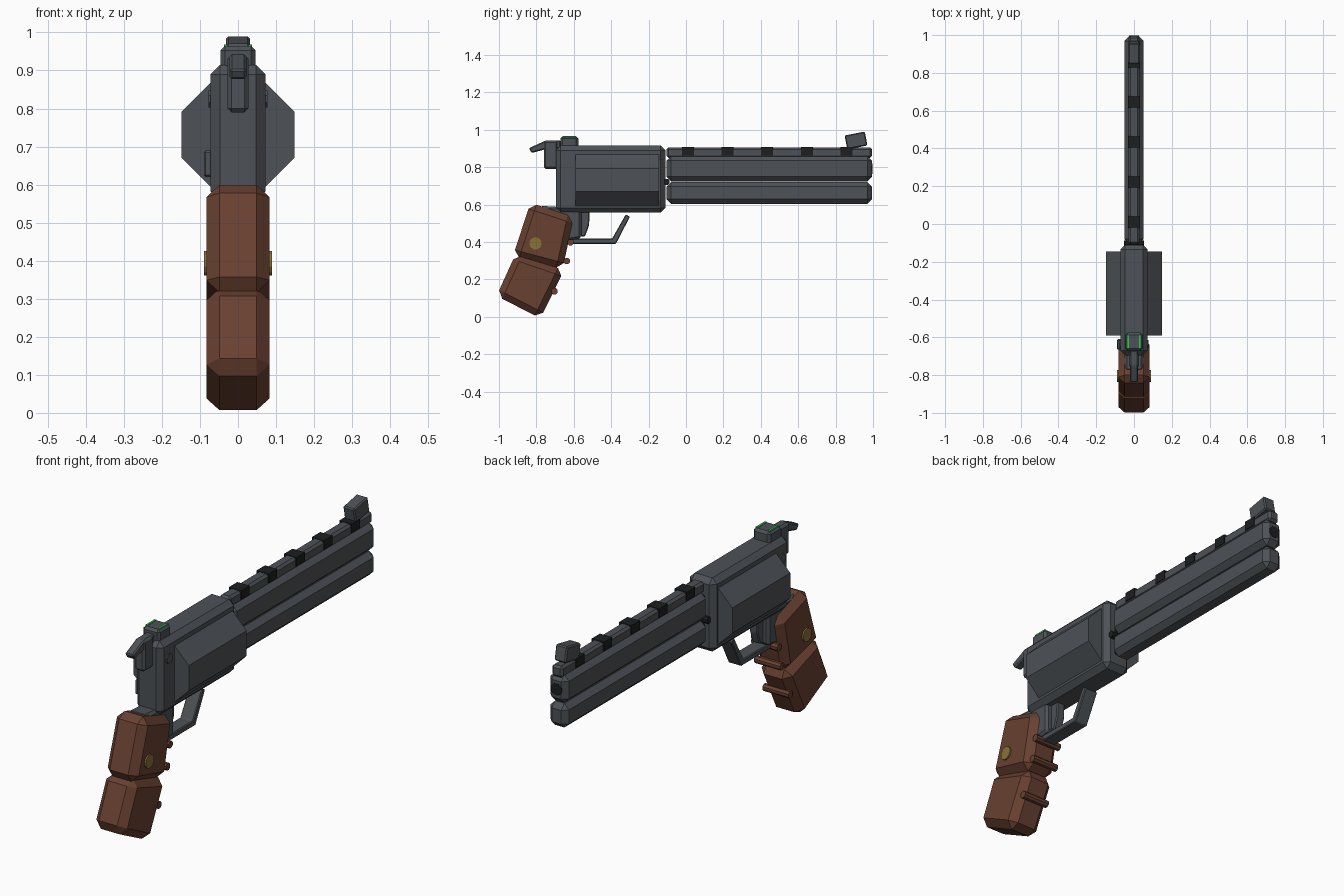
import bpy, bmesh, math
from mathutils import Matrix, Vector

cube = bpy.data.objects.get("Cube")
if cube:
    bpy.data.objects.remove(cube, do_unlink=True)


def material(name, rgb):
    m = bpy.data.materials.new(name)
    m.use_nodes = True
    m.diffuse_color = (*rgb, 1)
    bsdf = next(n for n in m.node_tree.nodes if n.type == 'BSDF_PRINCIPLED')
    bsdf.inputs["Base Color"].default_value = (*rgb, 1)
    return m


STEEL = material("gunmetal", (0.075, 0.085, 0.095))
DARK = material("near_black", (0.012, 0.013, 0.014))
WOOD = material("brown_wood", (0.14, 0.052, 0.03))
GOLD = material("brass", (0.25, 0.17, 0.04))
GREEN = material("sight_green", (0.04, 0.55, 0.1))


def finish(name, bm, mat, bevel=0):
    bmesh.ops.recalc_face_normals(bm, faces=bm.faces)
    mesh = bpy.data.meshes.new(name)
    bm.to_mesh(mesh)
    bm.free()
    mesh.materials.append(mat)
    ob = bpy.data.objects.new(name, mesh)
    bpy.context.collection.objects.link(ob)
    if bevel:
        mod = ob.modifiers.new("chamfer", 'BEVEL')
        mod.width, mod.segments, mod.limit_method = bevel, 1, 'NONE'
    return ob


def prism(name, outline, half, mat, bevel=0, x=0):
    """Side outline of (y, z) points, extruded across x."""
    bm = bmesh.new()
    face = bm.faces.new([bm.verts.new((x - half, y, z)) for y, z in outline])
    side = bmesh.ops.extrude_face_region(bm, geom=[face])["geom"]
    verts = [v for v in side if isinstance(v, bmesh.types.BMVert)]
    bmesh.ops.translate(bm, verts=verts, vec=(2 * half, 0, 0))
    return finish(name, bm, mat, bevel)


def box(name, y0, y1, z0, z1, half, mat, bevel=0, x=0, tilt=0):
    """Box given by its side extents, tilted about its own centre."""
    cy, cz = (y0 + y1) / 2, (z0 + z1) / 2
    c, s = math.cos(math.radians(tilt)), math.sin(math.radians(tilt))
    corners = [(y0, z0), (y1, z0), (y1, z1), (y0, z1)]
    pts = [(cy + (y - cy) * c - (z - cz) * s, cz + (y - cy) * s + (z - cz) * c)
           for y, z in corners]
    return prism(name, pts, half, mat, bevel, x)


def rod(name, center, radius, length, mat, axis='X', sides=8):
    bm = bmesh.new()
    bmesh.ops.create_cone(bm, cap_ends=True, segments=sides, radius1=radius,
                          radius2=radius, depth=length)
    turn = Matrix.Rotation(math.pi / sides, 4, 'Z')
    lay = Matrix.Rotation(math.pi / 2, 4, 'Y' if axis == 'X' else 'X')
    bm.transform(Matrix.Translation(Vector(center)) @ lay @ turn)
    return finish(name, bm, mat)


# Frame and octagonal drum
box("frame", -0.695, -0.11, 0.557, 0.915, 0.072, STEEL, 0.025)
rod("drum", (0, -0.367, 0.731), 0.148 / math.cos(math.pi / 8), 0.445, STEEL, 'Y')
box("release_latch", -0.665, -0.61, 0.62, 0.69, 0.012, STEEL, 0.005, x=-0.078)
rod("frame_bolt", (0, -0.635, 0.825), 0.024, 0.156, STEEL)

# Barrel, underlug and top rib
box("barrel", -0.105, 0.995, 0.725, 0.86, 0.05, STEEL, 0.025)
box("underlug", -0.105, 0.995, 0.604, 0.721, 0.05, STEEL, 0.025)
box("top_rib", -0.105, 0.995, 0.85, 0.906, 0.029, STEEL, 0.011)
rod("muzzle_bore", (0, 0.992, 0.792), 0.03, 0.01, DARK, 'Y')
rod("barrel_pin", (0, -0.103, 0.722), 0.017, 0.104, DARK)
for i in range(5):
    y = 0.01 + 0.212 * i
    box(f"rib_slot_{i + 1}", y - 0.032, y + 0.032, 0.864, 0.909, 0.033, DARK)

# Sights
box("front_sight", 0.854, 0.964, 0.905, 0.981, 0.031, STEEL, 0.006, tilt=11)
box("rear_sight", -0.672, -0.575, 0.9, 0.965, 0.046, STEEL, 0.012)
for side in (-1, 1):
    box("sight_mark", -0.658, -0.588, 0.961, 0.968, 0.005, GREEN, x=side * 0.032)

# Hammer with thumb spur
box("hammer", -0.76, -0.685, 0.79, 0.942, 0.027, STEEL, 0.01)
prism("hammer_spur", [(-0.84, 0.902), (-0.825, 0.876), (-0.745, 0.898),
                      (-0.67, 0.9), (-0.67, 0.943), (-0.75, 0.943)],
      0.022, STEEL, 0.006)

# Neck, trigger and guard
prism("neck", [(-0.78, 0.594), (-0.56, 0.58), (-0.56, 0.42), (-0.68, 0.4)],
      0.05, STEEL, 0.012)
prism("trigger", [(-0.57, 0.57), (-0.515, 0.57), (-0.518, 0.49),
                  (-0.54, 0.43), (-0.57, 0.43)], 0.022, STEEL, 0.005)
prism("trigger_guard", [(-0.63, 0.39), (-0.375, 0.39), (-0.3, 0.535),
                        (-0.322, 0.548), (-0.395, 0.418), (-0.63, 0.418)],
      0.035, STEEL, 0.004)

# Two-part wooden grip
prism("grip_upper", [(-0.832, 0.61), (-0.6, 0.535), (-0.66, 0.255),
                     (-0.925, 0.325)], 0.083, WOOD, 0.034)
prism("grip_lower", [(-0.91, 0.338), (-0.652, 0.25), (-0.778, -0.008),
                     (-1.013, 0.112)], 0.083, WOOD, 0.034)
for i, (y, z) in enumerate([(-0.617, 0.398), (-0.637, 0.298), (-0.703, 0.137)]):
    rod(f"finger_ridge_{i + 1}", (0, y, z), 0.018, 0.14, WOOD)
rod("grip_medallion", (0, -0.805, 0.393), 0.033, 0.18, GOLD, sides=12)
